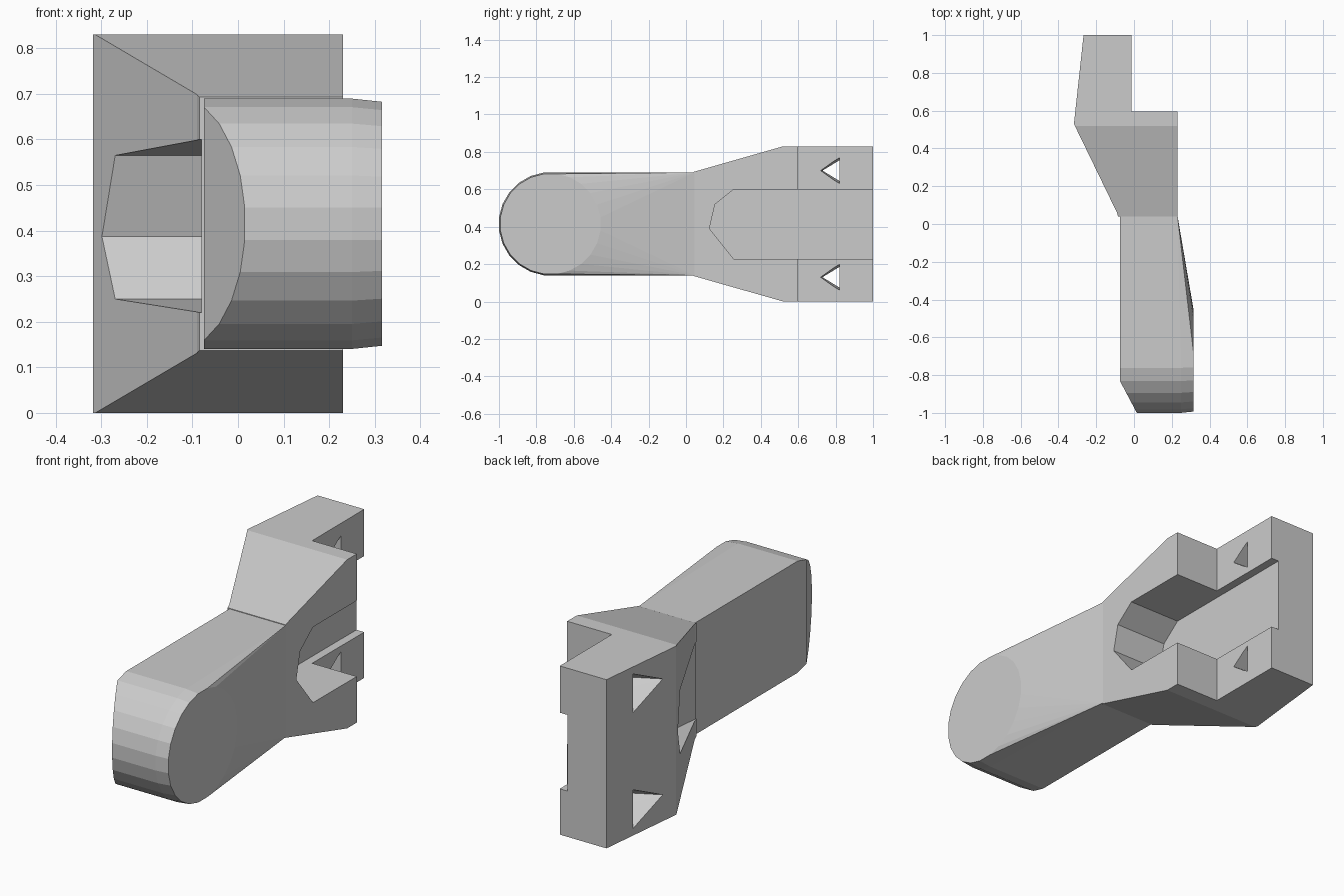
import bpy, bmesh
from math import cos, sin, pi
from mathutils import Vector

if "Cube" in bpy.data.objects:
    bpy.data.objects.remove(bpy.data.objects["Cube"])


def finish(name, bm):
    bmesh.ops.recalc_face_normals(bm, faces=bm.faces)
    mesh = bpy.data.meshes.new(name)
    bm.to_mesh(mesh)
    bm.free()
    ob = bpy.data.objects.new(name, mesh)
    bpy.context.collection.objects.link(ob)
    return ob


def prism(name, pts, axis, lo, hi):
    """Extrude a profile: (x, y) along z, or (y, z) along x."""
    place = (lambda p, t: (t, *p)) if axis == 'x' else (lambda p, t: (*p, t))
    bm = bmesh.new()
    face = bm.faces.new([bm.verts.new(place(p, lo)) for p in pts])
    ext = bmesh.ops.extrude_face_region(bm, geom=[face])
    move = Vector(place((0, 0), hi - lo))
    bmesh.ops.translate(bm, vec=move, verts=[v for v in ext['geom'] if isinstance(v, bmesh.types.BMVert)])
    return finish(name, bm)


def hull_mesh(pts):
    bm = bmesh.new()
    for p in pts:
        bm.verts.new(p)
    out = bmesh.ops.convex_hull(bm, input=bm.verts)
    junk = {v for v in out['geom_interior'] + out['geom_unused'] if isinstance(v, bmesh.types.BMVert)}
    bmesh.ops.delete(bm, geom=list(junk), context='VERTS')
    bmesh.ops.dissolve_limit(bm, angle_limit=0.01, verts=bm.verts, edges=bm.edges)
    return bm


def boolean(ob, tool, op):
    mod = ob.modifiers.new(op, 'BOOLEAN')
    mod.operation, mod.solver, mod.object = op, 'EXACT', tool
    bpy.context.view_layer.objects.active = ob
    bpy.ops.object.modifier_apply(modifier=mod.name)
    bpy.data.objects.remove(tool)


# Rounded arm: discs lofted to the rectangular root
def disc(x, r):
    return [(x, -0.725 + r * cos((i + .5) * pi / 12), 0.415 + r * sin((i + .5) * pi / 12)) for i in range(24)]


pts = disc(0.316, 0.27) + disc(0.25, 0.277) + disc(-0.075, 0.277)
pts += [(x, 0.045, z) for x in (-0.075, 0.23) for z in (0.14, 0.69)]
bm = hull_mesh(pts)
# sloped cut on the inner edge of the tip
bmesh.ops.bisect_plane(bm, geom=bm.verts[:] + bm.edges[:] + bm.faces[:],
                       plane_co=(-0.075, -0.83, 0), plane_no=(-0.17, -0.09, 0), clear_outer=True)
cut_pts = [v.co.copy() for v in bm.verts]
bm.free()
finish("arm", hull_mesh(cut_pts))

# Flared bracket: plan profile intersected with side profile
bracket = prism("bracket", [(-0.075, 0.0), (-0.09, 0.06), (-0.318, 0.53), (-0.267, 1.0), (-0.013, 1.0),
                            (-0.013, 0.595), (0.23, 0.595), (0.23, 0.0)], 'z', -0.1, 0.95)
boolean(bracket, prism("side_shape", [(0.04, 0.137), (0.52, 0.0), (1.1, 0.0), (1.1, 0.83),
                                      (0.52, 0.83), (0.04, 0.693)], 'x', -0.5, 0.5), 'INTERSECT')

# Pointed channel on the outer side
boolean(bracket, prism("channel_cutter", [(0.125, 0.39), (0.155, 0.52), (0.255, 0.6), (1.1, 0.6),
                                          (1.1, 0.225), (0.255, 0.228)], 'x', -0.055, 0.5), 'DIFFERENCE')

# Recess with a V-shaped back in the sloped inner side
boolean(bracket, prism("recess_cutter", [(0.0, 0.217), (0.43, 0.25), (0.49, 0.387), (0.43, 0.565),
                                         (0.0, 0.604)], 'x', -0.5, -0.08), 'DIFFERENCE')

# Tapered triangular holes through both cheeks
for zc in (0.7, 0.13):
    pts = []
    for x, tip, half in ((-0.31, 0.62, 0.1), (-0.1, 0.73, 0.055), (-0.01, 0.72, 0.07), (0.03, 0.715, 0.075)):
        pts.append([(x, tip, zc), (x, 0.82, zc - half), (x, 0.82, zc + half)])
    for a, b in ((0, 1), (1, 3)):
        boolean(bracket, finish("hole_cutter", hull_mesh(pts[a] + pts[b])), 'DIFFERENCE')
